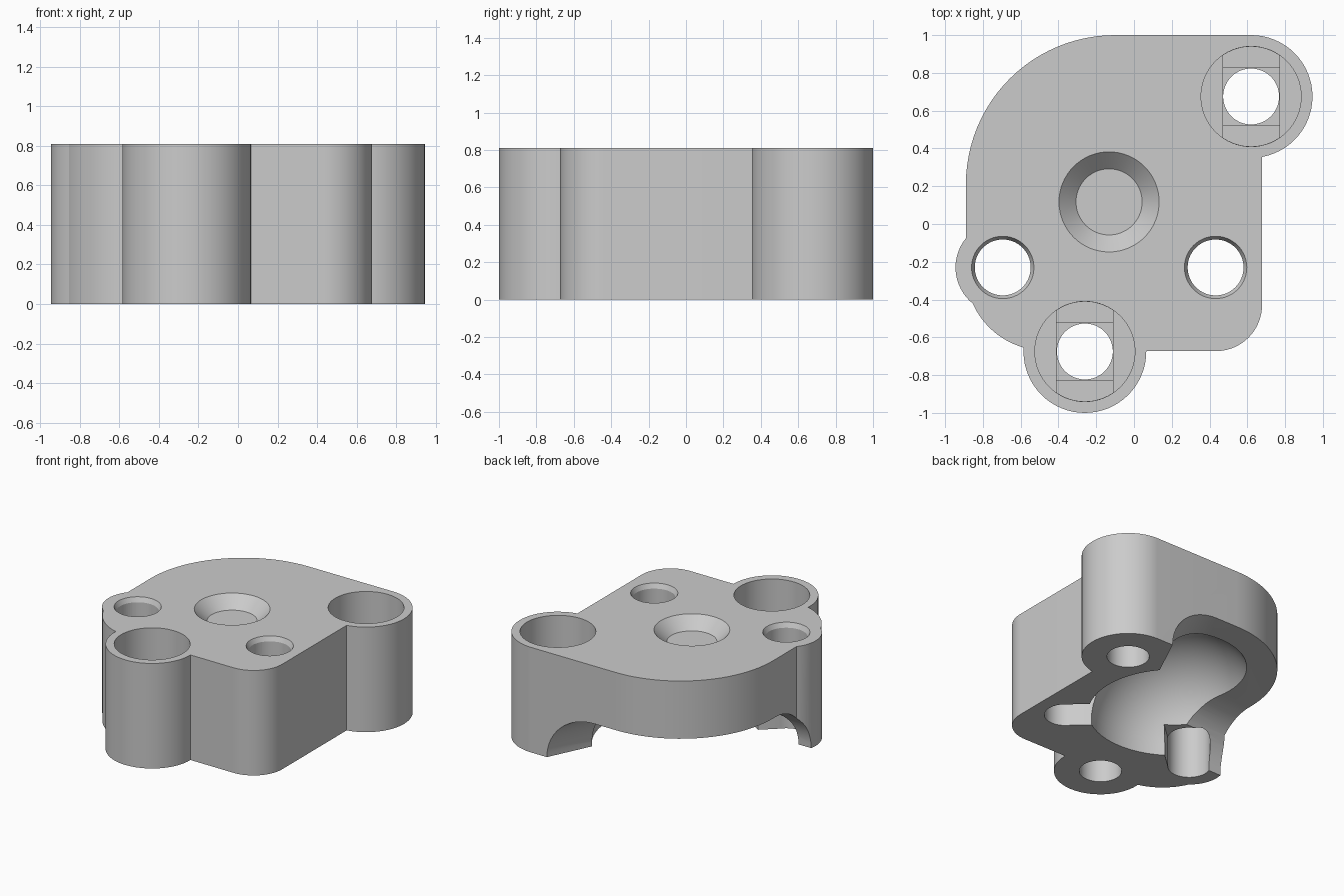
import bpy, bmesh
from math import sin, cos, pi, radians
from mathutils import Vector

cube = bpy.data.objects.get("Cube")
if cube:
    bpy.data.objects.remove(cube, do_unlink=True)

H = 0.81                                    # block height
BOLTS = [(0.62, 0.675), (-0.26, -0.675)]
PINS = [(-0.695, -0.23), (0.432, -0.23)]
SOCKET = Vector((-0.128, 0.283, 0.04))
HOLE_R = 0.15
BORE_R = 0.265

grey = bpy.data.materials.new("plain grey")
grey.use_nodes = True
grey.diffuse_color = (0.6, 0.6, 0.6, 1)
grey.node_tree.nodes["Principled BSDF"].inputs["Base Color"].default_value = (0.6, 0.6, 0.6, 1)


def make(name, bm):
    bmesh.ops.recalc_face_normals(bm, faces=bm.faces)
    mesh = bpy.data.meshes.new(name)
    bm.to_mesh(mesh)
    bm.free()
    ob = bpy.data.objects.new(name, mesh)
    mesh.materials.append(grey)
    bpy.context.collection.objects.link(ob)
    return ob


def loft(name, rings):
    """Closed solid through rings of matching points."""
    bm = bmesh.new()
    loops = [[bm.verts.new(p) for p in ring] for ring in rings]
    n = len(loops[0])
    for a, b in zip(loops, loops[1:]):
        for i in range(n):
            j = (i + 1) % n
            bm.faces.new((a[i], a[j], b[j], b[i]))
    bm.faces.new(loops[0])
    bm.faces.new(loops[-1])
    return make(name, bm)


def prism(name, pts, z0, z1):
    return loft(name, [[(x, y, z) for x, y in pts] for z in (z0, z1)])


def arc(cx, cy, r, start, sweep, steps):
    angles = [radians(start + sweep * i / steps) for i in range(steps + 1)]
    return [(cx + r * cos(a), cy + r * sin(a)) for a in angles]


def round_bar(name, centre, r0, z0, z1, r1=None, n=64):
    r1 = r0 if r1 is None else r1
    return loft(name, [[(x, y, z) for x, y in arc(*centre, r, 0, 360, n)[:-1]]
                       for r, z in ((r0, z0), (r1, z1))])


def apply_bool(target, tool, op):
    mod = target.modifiers.new("bool", 'BOOLEAN')
    mod.operation, mod.solver, mod.object = op, 'EXACT', tool
    bpy.context.view_layer.objects.active = target
    bpy.ops.object.modifier_apply(modifier=mod.name)
    bpy.data.objects.remove(tool, do_unlink=True)


# Main block: rectangle with four differently rounded corners
outline = []
for cx, cy, r, start in ((-0.10, 0.21, 0.79, 90), (-0.47, -0.25, 0.42, 180),
                         (0.433, -0.428, 0.245, 270), (0.618, 0.94, 0.06, 0)):
    outline += arc(cx, cy, r, start, 90, 24)
body = prism("housing_block", outline, 0, H)

# Round bosses
for c in BOLTS:
    apply_bool(body, round_bar("bolt_boss", c, 0.325, 0, H), 'UNION')
apply_bool(body, round_bar("pin_boss", (-0.70, -0.23), 0.245, 0, H), 'UNION')

cutters = []

# Open corner underneath, with arched ends
d1 = Vector((0.43, 0.90)).normalized()
d2 = Vector((-1, -0.02)).normalized()
n1, n2 = Vector((-d1.y, d1.x)), Vector((d2.y, -d2.x))
start = Vector((-0.07, -0.165))
det = n1.x * n2.y - n1.y * n2.x
rise = 0.365
rings = []
for k in range(-1, 17):
    a = max(k, 0) / 16 * pi / 2
    inset = rise * (1 - cos(a))
    z = -0.1 if k < 0 else rise * sin(a)
    v = start + Vector((n2.y - n1.y, n1.x - n2.x)) * inset / det
    rings.append([(p.x, p.y, z) for p in (v, v + 3 * d1, v + 3 * (d1 + d2), v + 3 * d2)])
cutters.append(loft("corner_opening", rings))

# Ball socket
bm = bmesh.new()
bmesh.ops.create_uvsphere(bm, u_segments=64, v_segments=32, radius=0.603)
bmesh.ops.translate(bm, verts=bm.verts, vec=SOCKET)
cutters.append(make("ball_socket", bm))

# Blind conical dimple on top
cutters.append(round_bar("top_dimple", (-0.132, 0.117), 0.175, H - 0.09, H + 0.01, 0.275))

# Bolt holes: counterbore, stepped bridge and through hole
floor = 0.36
for x, y in BOLTS:
    cutters.append(round_bar("counterbore", (x, y), BORE_R, floor, H + 0.1))
    slot = arc(x, y, BORE_R - 0.001, 55.5, 69, 12) + arc(x, y, BORE_R - 0.001, 235.5, 69, 12)
    cutters.append(prism("bridge_slot", slot, floor - 0.025, floor + 0.05))
    square = arc(x, y, HOLE_R * 2 ** 0.5, 45, 270, 3)
    cutters.append(prism("bridge_square", square, floor - 0.05, floor + 0.04))
    cutters.append(round_bar("bolt_hole", (x, y), HOLE_R - 0.002, -0.1, floor + 0.03))

# Pin holes: through hole, flared mouth and low slot toward the socket
for c in PINS:
    cutters.append(round_bar("pin_hole", c, HOLE_R - 0.002, -0.1, H + 0.1))
    cutters.append(round_bar("pin_mouth", c, HOLE_R - 0.002, H - 0.035, H + 0.01, 0.17))
    p = Vector(c)
    d = (SOCKET.xy - p).normalized()
    s = Vector((-d.y, d.x)) * (HOLE_R - 0.004)
    cutters.append(prism("pin_slot", [p - s, p + d * 0.35 - s, p + d * 0.35 + s, p + s], -0.1, 0.23))

for tool in cutters:
    apply_bool(body, tool, 'DIFFERENCE')

# Smooth round walls, sharp edges
bpy.ops.object.select_all(action='DESELECT')
body.select_set(True)
bpy.context.view_layer.objects.active = body
bpy.ops.object.shade_smooth_by_angle(angle=radians(25))
